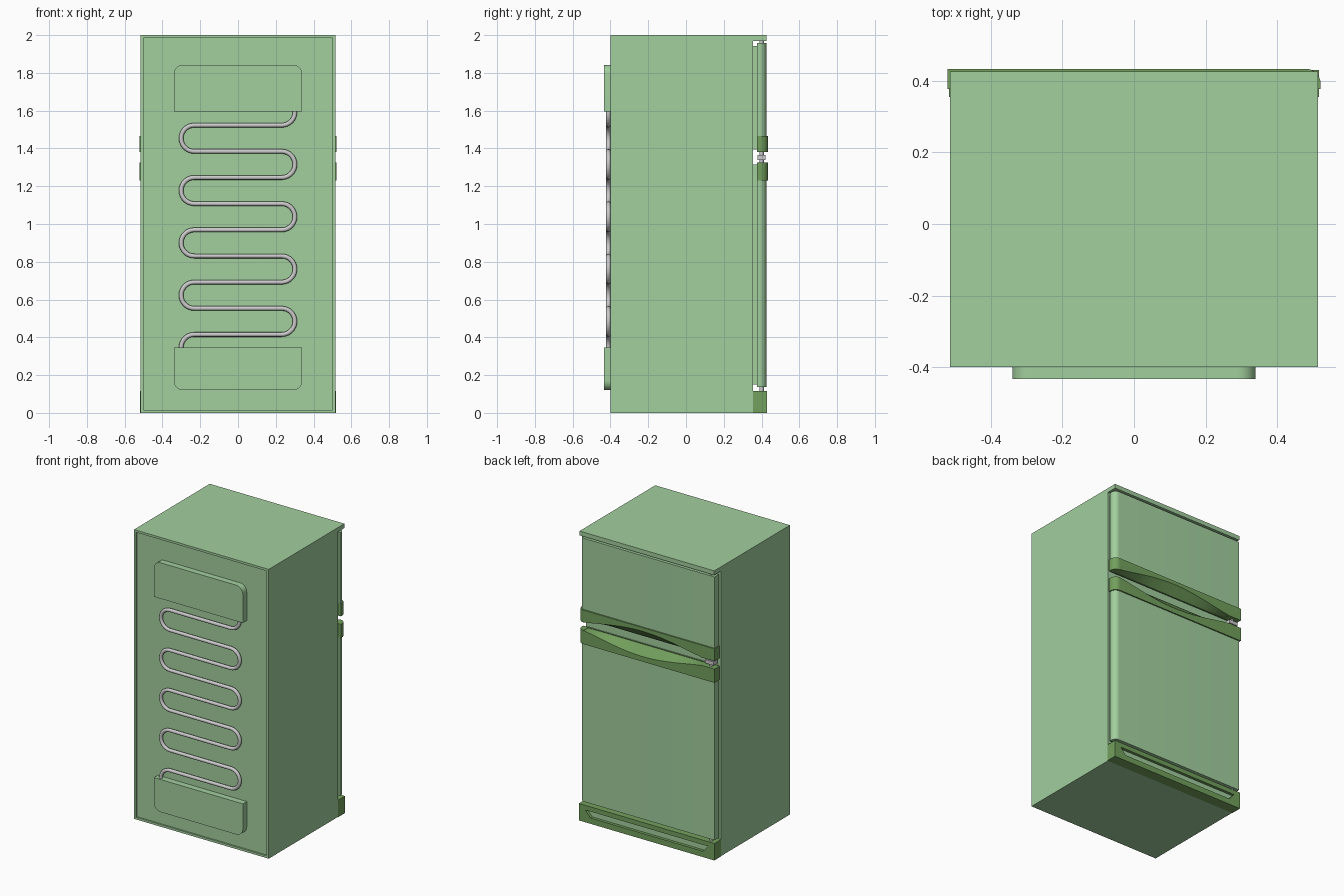
import bpy, bmesh, math
from mathutils import Vector

if "Cube" in bpy.data.objects:
    bpy.data.objects.remove(bpy.data.objects["Cube"])


def material(name, rgb):
    m = bpy.data.materials.new(name)
    m.diffuse_color = (*rgb, 1)
    m.use_nodes = True
    m.node_tree.nodes["Principled BSDF"].inputs["Base Color"].default_value = m.diffuse_color
    return m


LIGHT = material("light_green", (0.36, 0.62, 0.34))
DARK = material("dark_green", (0.17, 0.35, 0.11))
W = 0.515          # half width of the cabinet


def add_mesh(name, bm, mat=None, smooth=False):
    bmesh.ops.recalc_face_normals(bm, faces=bm.faces[:])
    me = bpy.data.meshes.new(name)
    bm.to_mesh(me)
    bm.free()
    ob = bpy.data.objects.new(name, me)
    bpy.context.collection.objects.link(ob)
    if mat:
        me.materials.append(mat)
    if smooth:
        bpy.ops.object.select_all(action='DESELECT')
        bpy.context.view_layer.objects.active = ob
        ob.select_set(True)
        bpy.ops.object.shade_smooth_by_angle(angle=math.radians(35))
    return ob


def prism(outline, offset):
    """Extrude a closed 3D outline along an offset vector."""
    bm = bmesh.new()
    face = bm.faces.new([bm.verts.new(p) for p in outline])
    ext = bmesh.ops.extrude_face_region(bm, geom=[face])
    bmesh.ops.translate(bm, vec=Vector(offset),
                        verts=[v for v in ext["geom"] if isinstance(v, bmesh.types.BMVert)])
    return bm


def box(name, x0, x1, y0, y1, z0, z1, mat=None):
    return add_mesh(name, prism([(x0, y0, z0), (x1, y0, z0), (x1, y1, z0), (x0, y1, z0)],
                                (0, 0, z1 - z0)), mat)


def arc(cx, cy, r, a0, a1, n=8):
    return [(cx + r * math.cos(math.radians(a0 + (a1 - a0) * i / n)),
             cy + r * math.sin(math.radians(a0 + (a1 - a0) * i / n))) for i in range(n + 1)]


def cut(ob, cutter):
    cutter.hide_render = True
    cutter.hide_viewport = True
    cutter.display_type = 'WIRE'
    mod = ob.modifiers.new("cut", 'BOOLEAN')
    mod.operation = 'DIFFERENCE'
    mod.solver = 'EXACT'
    mod.object = cutter


# Cabinet with overhanging top lip and recessed rear panel
profile = [(-0.40, 0), (0.355, 0), (0.355, 1.97), (0.427, 1.97), (0.427, 2), (-0.40, 2)]
bm = prism([(-W, y, z) for y, z in profile], (2 * W, 0, 0))
bmesh.ops.recalc_face_normals(bm, faces=bm.faces[:])
rear = min(bm.faces, key=lambda f: f.calc_center_median().y)
bmesh.ops.inset_individual(bm, faces=[rear], thickness=0.022)
ext = bmesh.ops.extrude_discrete_faces(bm, faces=[rear])
bmesh.ops.translate(bm, vec=(0, 0.01, 0), verts=ext["faces"][0].verts[:])
add_mesh("cabinet", bm, LIGHT)


# Doors and handle bands share a plan with one rounded corner
def slab(name, half, y0, y1, r, z0, z1, mat):
    plan = [(-half, y0), (half, y0)] + arc(half - r, y1 - r, r, 0, 90) + [(-half, y1)]
    return add_mesh(name, prism([(x, y, z0) for x, y in plan], (0, 0, z1 - z0)), mat, True)


slab("upper_door", W, 0.377, 0.425, 0.036, 1.445, 1.957, LIGHT)
slab("lower_door", W, 0.377, 0.425, 0.036, 0.137, 1.25, LIGHT)
box("upper_gasket", -0.50, 0.50, 0.355, 0.377, 1.395, 1.943, LIGHT)
box("lower_gasket", -0.50, 0.50, 0.355, 0.377, 0.15, 1.315, LIGHT)


# Handle bands with a curved finger scoop facing the gap between the doors
def handle(name, z_far, z_edge):
    band = slab(name, W + 0.007, 0.377, 0.434, 0.042, min(z_far, z_edge), max(z_far, z_edge), DARK)
    s = 1 if z_far > z_edge else -1
    bm = bmesh.new()
    prev = None
    n = 32
    for i in range(n + 1):
        t = i / n
        x = -0.42 + 0.90 * t
        dip = 0.002 + 0.06 * math.sin(math.pi * t) ** 1.2
        pts = [(0.383, z_edge + s * 0.002), (0.436, z_edge + s * dip),
               (0.436, z_edge - s * 0.03), (0.383, z_edge - s * 0.03)]
        ring = [bm.verts.new((x, y, z)) for y, z in pts]
        if prev:
            for k in range(4):
                bm.faces.new([prev[k], prev[(k + 1) % 4], ring[(k + 1) % 4], ring[k]])
        if i in (0, n):
            bm.faces.new(ring)
        prev = ring
    cut(band, add_mesh(name + "_cutter", bm, DARK))


handle("upper_handle", 1.465, 1.38)
handle("lower_handle", 1.23, 1.325)

# Plinth with a long slot and the panel inside it
plinth = box("plinth", -W - 0.003, W + 0.003, 0.355, 0.43, 0, 0.117, DARK)
slot = [(-0.43, 0.04), (0.43, 0.04), (0.47, 0.085), (-0.47, 0.085)]
cut(plinth, add_mesh("slot_cutter", prism([(x, 0.30, z) for x, z in slot], (0, 0.2, 0)), DARK))
box("slot_panel", -0.49, 0.49, 0.35, 0.41, 0.03, 0.095, LIGHT)

# Hinge plates and pins along one side
for label, z0, z1 in (("top", 1.955, 1.972), ("middle", 1.32, 1.385), ("bottom", 0.115, 0.139)):
    bm = bmesh.new()
    bmesh.ops.create_cone(bm, cap_ends=True, segments=16, radius1=0.012, radius2=0.012, depth=z1 - z0)
    bmesh.ops.translate(bm, verts=bm.verts[:], vec=(-0.475, 0.40, (z0 + z1) / 2))
    add_mesh(label + "_hinge_pin", bm, None, True)
box("middle_hinge_plate", -0.505, -0.44, 0.379, 0.42, 1.34, 1.365)


# Rear housings, rounded on their outer corners
def housing(name, z_in, z_out):
    s = 1 if z_out > z_in else -1
    r = 0.05
    right = [(0.34, z_in)] + [(x, z_out + s * (y - r)) for x, y in arc(0.34 - r, 0, r, 0, 90)]
    outline = right + [(-x, z) for x, z in reversed(right)]
    add_mesh(name, prism([(x, -0.433, z) for x, z in outline], (0, 0.05, 0)), LIGHT, True)


housing("upper_housing", 1.595, 1.843)
housing("lower_housing", 0.345, 0.12)

# Condenser coil snaking between the housings
step, runs, z_top, bend_x = 0.1385, 9, 1.523, 0.232
R = step / 2
path = [(bend_x + R, 1.61)] + arc(bend_x, z_top + R, R, 0, -90)
for i in range(runs - 1):
    side = -1 if i % 2 == 0 else 1
    zc = z_top - step * (i + 0.5)
    path += [(side * x, z) for x, z in arc(bend_x, zc, R, 90, -90, 14)]
path.append((bend_x, z_top - step * (runs - 1)))
path.pop()
path += [(-x, z) for x, z in arc(bend_x, z_top - step * (runs - 1) - R, R, 90, 0)]
path.append((-bend_x - R, 0.335))
cu = bpy.data.curves.new("condenser_coil", 'CURVE')
cu.dimensions = '3D'
cu.bevel_depth = 0.012
cu.bevel_resolution = 3
sp = cu.splines.new('POLY')
sp.points.add(len(path) - 1)
for p, (x, z) in zip(sp.points, path):
    p.co = (x, -0.411, z, 1)
sp.use_smooth = True
coil = bpy.data.objects.new("condenser_coil", cu)
bpy.context.collection.objects.link(coil)
